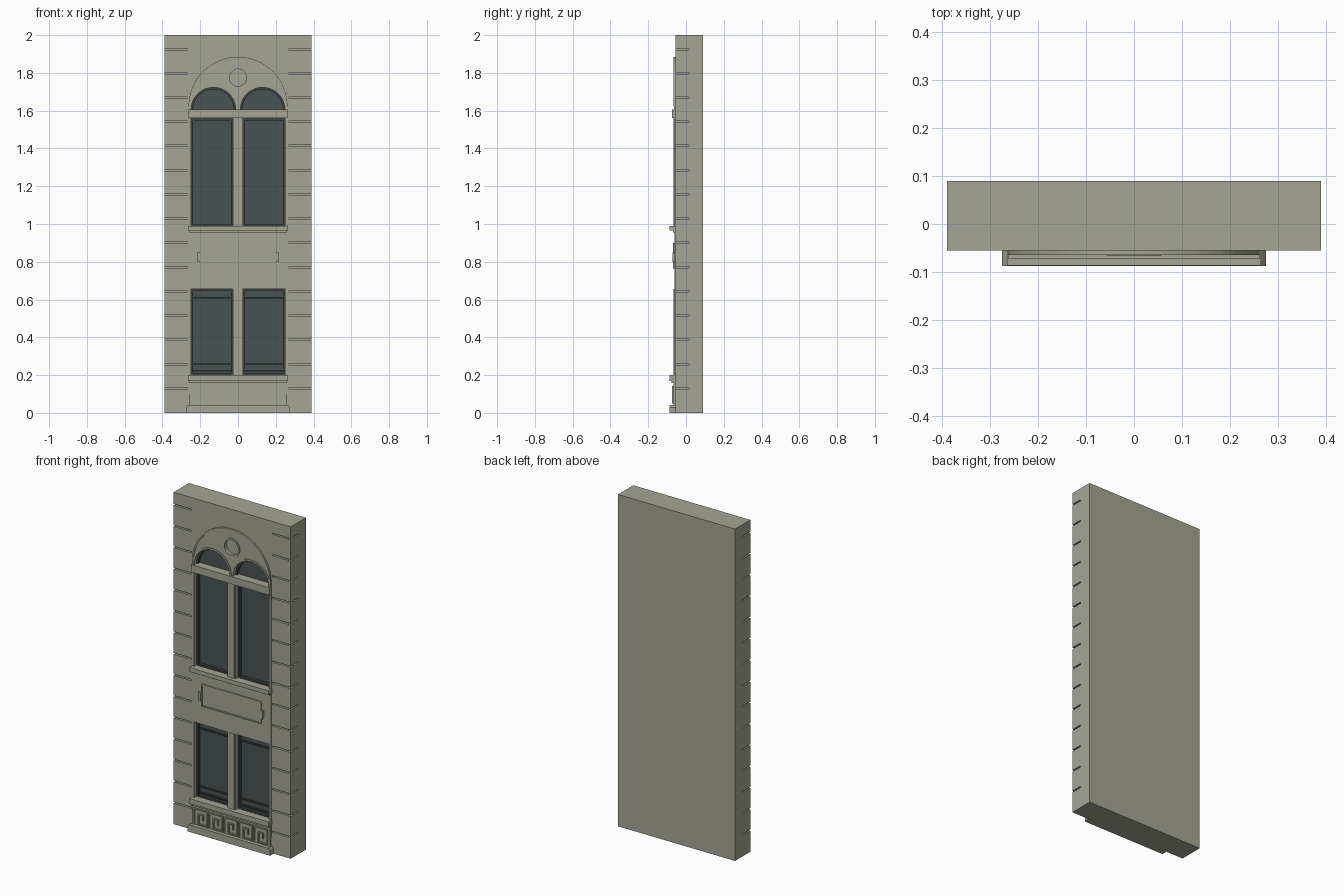
import bpy, bmesh, math

if "Cube" in bpy.data.objects:
    bpy.data.objects.remove(bpy.data.objects["Cube"])


def material(name, rgb):
    m = bpy.data.materials.new(name)
    m.use_nodes = True
    m.diffuse_color = (*rgb, 1)
    m.node_tree.nodes["Principled BSDF"].inputs["Base Color"].default_value = (*rgb, 1)
    return m


STONE = material("pale stone", (0.375, 0.375, 0.3))
GLASS = material("dark glass", (0.068, 0.088, 0.085))
FRAME = material("dark frame", (0.048, 0.06, 0.058))


def rect(x0, x1, z0, z1):
    return [(x0, z0), (x1, z0), (x1, z1), (x0, z1)]


def arc(cx, cz, r, a0=0, a1=180, n=24):
    angles = [math.radians(a0 + (a1 - a0) * i / n) for i in range(n + 1)]
    return [(cx + r * math.cos(a), cz + r * math.sin(a)) for a in angles]


def band(cx, cz, r0, r1, a0=0, a1=180):
    return arc(cx, cz, r1, a0, a1) + arc(cx, cz, r0, a0, a1)[::-1]


def border(x0, x1, z0, z1, t):
    return [rect(x0, x0 + t, z0, z1), rect(x1 - t, x1, z0, z1),
            rect(x0 + t, x1 - t, z0, z0 + t), rect(x0 + t, x1 - t, z1 - t, z1)]


def build(name, outlines, front, back, mat=STONE):
    """Extrude flat x-z outlines from front to back along y."""
    bm = bmesh.new()
    for outline in outlines:
        face = bm.faces.new([bm.verts.new((x, front, z)) for x, z in outline])
        out = bmesh.ops.extrude_face_region(bm, geom=[face])
        for v in out["geom"]:
            if isinstance(v, bmesh.types.BMVert):
                v.co.y = back
    bmesh.ops.recalc_face_normals(bm, faces=bm.faces)
    mesh = bpy.data.meshes.new(name)
    bm.to_mesh(mesh)
    bm.free()
    mesh.materials.append(mat)
    ob = bpy.data.objects.new(name, mesh)
    bpy.context.collection.objects.link(ob)
    return ob


def cut(ob, cutter):
    mod = ob.modifiers.new("cut", 'BOOLEAN')
    mod.operation = 'DIFFERENCE'
    mod.solver = 'EXACT'
    mod.object = cutter
    graph = bpy.context.evaluated_depsgraph_get()
    mesh = bpy.data.meshes.new_from_object(ob.evaluated_get(graph))
    ob.modifiers.clear()
    ob.data = mesh


# Opening sizes
X0, X1 = 0.027, 0.25
MID = 0.13
ARCH_Z, ARCH_R = 1.605, 0.118
UPPER, LOWER = (0.99, 1.56), (0.2, 0.655)
WALL = -0.055
SLAB = -0.061

# Wall and arched surround
wall = build("wall", [rect(-0.39, 0.39, 0, 2)], WALL, 0.09)
surround = build("window_surround",
                 [[(-0.262, 0.1), (0.262, 0.1)] + arc(0, 1.623, 0.262, n=40)],
                 SLAB, WALL + 0.003)

# Window openings and round niche
holes = []
for s in (-1, 1):
    for z0, z1 in (UPPER, LOWER):
        holes.append(rect(*sorted((s * X0, s * X1)), z0, z1))
    holes.append(arc(s * MID, ARCH_Z, ARCH_R))
opening_cutter = build("opening_cutter", holes, -0.2, -0.015)
niche_cutter = build("niche_cutter", [arc(0, 1.775, 0.045, 0, 352.5, 47)], -0.2, -0.045)

# Horizontal joints wrapping round both outer corners
joints = []
for i in range(15):
    z = 0.13 + i * 0.1283
    for s in (-1, 1):
        joints.append(rect(*sorted((s * 0.27, s * 0.45)), z - 0.004, z + 0.004))
joint_cutter = build("joint_cutter", joints, -0.2, 0.015)

for ob in (wall, surround):
    cut(ob, opening_cutter)
    cut(ob, niche_cutter)
cut(wall, joint_cutter)
for c in (opening_cutter, niche_cutter, joint_cutter):
    bpy.data.objects.remove(c)

# Glazing and frames
for s, side in ((-1, "right"), (1, "left")):
    a, b = sorted((s * X0, s * X1))
    for (z0, z1), level in ((UPPER, "upper"), (LOWER, "lower")):
        build(f"{level}_glass_{side}", [rect(a, b, z0, z1)], -0.022, -0.012, GLASS)
        build(f"{level}_frame_{side}", border(a, b, z0, z1, 0.011), -0.04, -0.015, FRAME)
    build(f"lower_bars_{side}",
          [rect(a + 0.011, b - 0.011, z, z + 0.008) for z in (0.218, 0.255, 0.605)],
          -0.03, -0.015, FRAME)
    build(f"arch_glass_{side}", [arc(s * MID, ARCH_Z, ARCH_R)], -0.022, -0.012, GLASS)
    build(f"arch_frame_{side}", [band(s * MID, ARCH_Z, ARCH_R - 0.01, ARCH_R)],
          -0.04, -0.015, FRAME)
    build(f"arch_moulding_{side}", [band(s * MID, ARCH_Z, ARCH_R, ARCH_R + 0.011)],
          -0.064, WALL)

# Raised trim on the surround
build("arch_rim", [band(0, 1.623, 0.253, 0.262)], -0.065, WALL)
build("round_moulding", [band(0, 1.775, 0.045, 0.056, 0, 180),
                         band(0, 1.775, 0.045, 0.056, 180, 360)], -0.066, -0.046)
build("mullions", [rect(-0.02, 0.02, *UPPER), rect(-0.02, 0.02, *LOWER)], -0.065, WALL)
build("lintel", [rect(-0.262, 0.262, 1.56, 1.605)], -0.073, WALL)
build("upper_sill", [rect(-0.265, 0.265, 0.965, 0.99)], -0.087, WALL)
build("upper_sill_bed", [rect(-0.26, 0.26, 0.955, 0.965)], -0.07, WALL)

# Plaque between the windows
build("plaque", [rect(-0.195, 0.195, 0.77, 0.895)], -0.064, WALL)
build("plaque_border", border(-0.2, 0.2, 0.765, 0.9, 0.008), -0.068, WALL)
build("plaque_ears", [rect(*sorted((s * 0.2, s * 0.215)), 0.8, 0.85) for s in (-1, 1)],
      -0.072, WALL)

# Lower sill and plinth
build("lower_sill", [rect(-0.265, 0.265, 0.17, 0.2)], -0.087, WALL)
build("lower_sill_bed", [rect(-0.26, 0.26, 0.158, 0.17)], -0.078, WALL)
build("apron", [rect(-0.26, 0.26, 0.03, 0.16)], -0.066, WALL)
build("plinth", [[(-0.275, 0), (0.275, 0), (0.275, 0.028), (0.265, 0.042),
                  (-0.265, 0.042), (-0.275, 0.028)]], -0.088, WALL)

# Square spiral fret: each unit winds inward along a grid
SPIRAL = [(0, 0), (0, 6), (6, 6), (6, 0), (2, 0), (2, 4), (4, 4), (4, 2)]
STEP, HALF = 0.0145, 0.0036
strips = []
for i in range(5):
    ox, oz = -0.2435 + i * 0.1, 0.053
    for (ax, az), (bx, bz) in zip(SPIRAL, SPIRAL[1:]):
        xs, zs = sorted((ax, bx)), sorted((az, bz))
        strips.append(rect(ox + xs[0] * STEP - HALF, ox + xs[1] * STEP + HALF,
                           oz + zs[0] * STEP - HALF, oz + zs[1] * STEP + HALF))
build("fret", strips, -0.073, -0.06)
